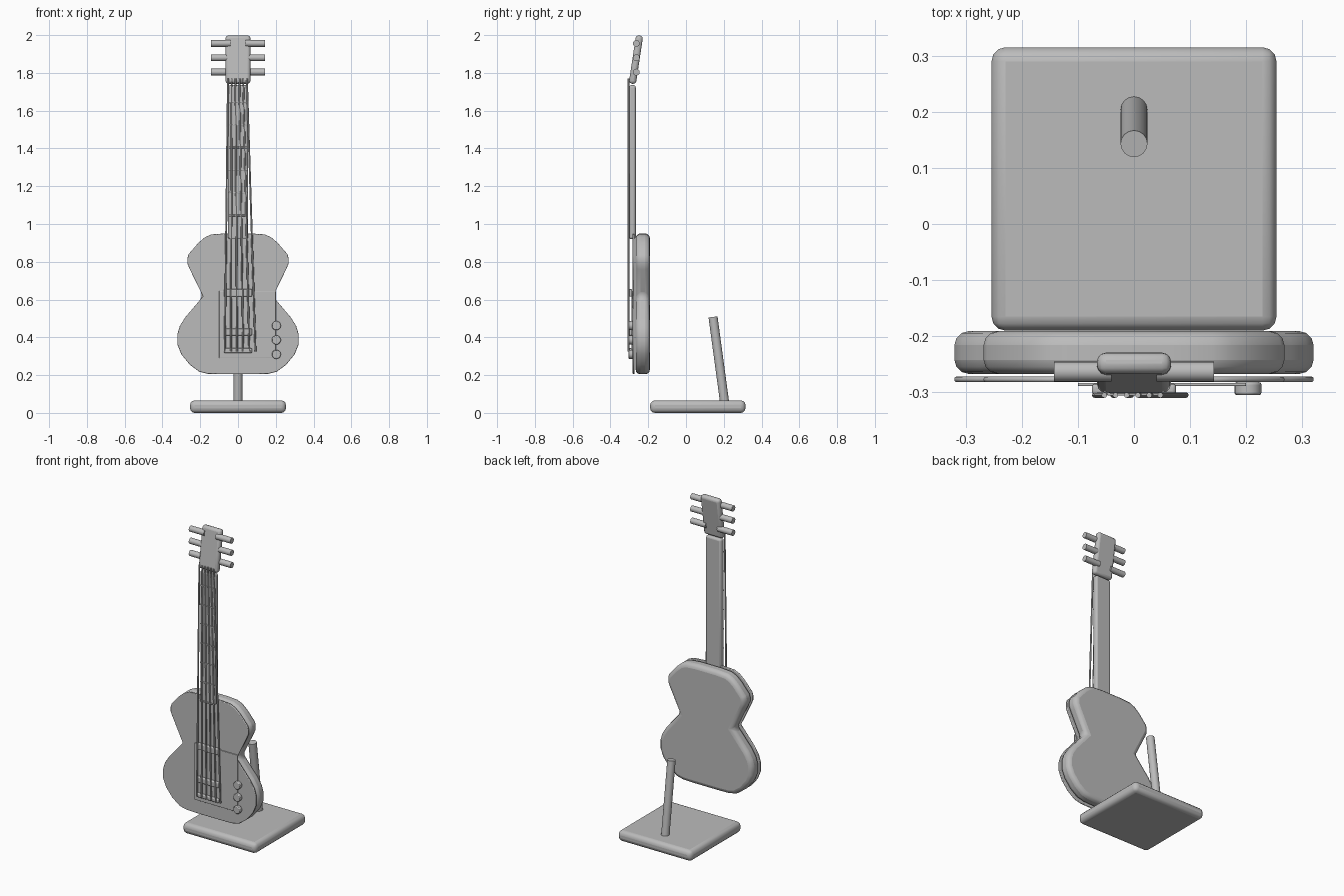
import bpy, bmesh, math
from mathutils import Vector

cube = bpy.data.objects.get("Cube")
if cube:
    bpy.data.objects.remove(cube, do_unlink=True)

grey = bpy.data.materials.new("plain_grey")
grey.use_nodes = True
grey.diffuse_color = (0.5, 0.5, 0.5, 1)
grey.node_tree.nodes["Principled BSDF"].inputs["Base Color"].default_value = (0.5, 0.5, 0.5, 1)


def finish(name, bm, bevel=0.0, segments=3):
    """Turn a bmesh into a smooth shaded object with rounded edges."""
    bmesh.ops.recalc_face_normals(bm, faces=bm.faces)
    mesh = bpy.data.meshes.new(name)
    bm.to_mesh(mesh)
    bm.free()
    mesh.materials.append(grey)
    obj = bpy.data.objects.new(name, mesh)
    bpy.context.collection.objects.link(obj)
    if bevel:
        mod = obj.modifiers.new("Rounded", "BEVEL")
        mod.width, mod.segments = bevel, segments
        mod.limit_method, mod.angle_limit = "ANGLE", math.radians(50)
    bpy.ops.object.select_all(action="DESELECT")
    obj.select_set(True)
    bpy.context.view_layer.objects.active = obj
    bpy.ops.object.shade_smooth_by_angle(angle=math.radians(40))
    return obj


def box(name, low, high, bevel=0.0):
    low, high = Vector(low), Vector(high)
    bm = bmesh.new()
    bmesh.ops.create_cube(bm, size=1)
    bmesh.ops.scale(bm, vec=high - low, verts=bm.verts)
    obj = finish(name, bm, bevel)
    obj.location = (low + high) / 2
    return obj


def rod(name, start, end, radius, sides=16, bevel=0.0):
    start, end = Vector(start), Vector(end)
    axis = end - start
    bm = bmesh.new()
    bmesh.ops.create_cone(bm, cap_ends=True, segments=sides, radius1=radius,
                          radius2=radius, depth=axis.length)
    obj = finish(name, bm, bevel, 2)
    obj.location = (start + end) / 2
    obj.rotation_euler = axis.to_track_quat("Z", "Y").to_euler()
    return obj


# Half outline of the body, from the top centre down to the bottom centre
HALF = [(0.07, 0.95), (0.14, 0.945), (0.175, 0.93), (0.21, 0.9), (0.262, 0.84),
        (0.268, 0.82), (0.268, 0.79), (0.255, 0.76), (0.185, 0.617), (0.28, 0.505),
        (0.308, 0.46), (0.32, 0.42), (0.32, 0.36), (0.3, 0.31), (0.255, 0.255),
        (0.205, 0.218), (0.16, 0.207), (0.1, 0.205)]


def outline_slab(name, front, back, bevel):
    loop = HALF + [(-x, z) for x, z in reversed(HALF)]
    bm = bmesh.new()
    face = bm.faces.new([bm.verts.new((x, front, z)) for x, z in loop])
    extruded = bmesh.ops.extrude_face_region(bm, geom=[face])["geom"]
    verts = [g for g in extruded if isinstance(g, bmesh.types.BMVert)]
    bmesh.ops.translate(bm, vec=(0, back - front, 0), verts=verts)
    return finish(name, bm, bevel)


# Stand
box("stand_base", (-0.254, -0.19, 0), (0.254, 0.315, 0.066), 0.025)
rod("stand_rod", (0, 0.205, 0.05), (0, 0.143, 0.508), 0.024, 16)

# Body and its front plates
outline_slab("body", -0.267, -0.191, 0.025)
outline_slab("soundboard", -0.282, -0.272, 0.004)
box("control_plate", (-0.1, -0.289, 0.29), (0.2, -0.283, 0.645), 0.002)

# Neck and frets
box("neck", (-0.053, -0.302, 0.92), (0.053, -0.266, 1.735), 0.012)
for i in range(7):
    z = 0.925 + i * 0.12
    box(f"fret_{i + 1}", (-0.048, -0.306, z - 0.004), (0.048, -0.299, z + 0.004), 0.002)

# Pickups and bridge
for name, z, height in (("neck_pickup", 0.635, 0.04), ("bridge_pickup", 0.428, 0.036),
                        ("bridge", 0.33, 0.025)):
    box(name, (-0.075, -0.304, z - height / 2), (0.075, -0.285, z + height / 2), 0.006)

# Strings fan out towards the bridge
for i in range(6):
    rod(f"string_{i + 1}", (-0.07 + 0.0325 * i, -0.305, 0.325),
        (-0.053 + 0.02 * i, -0.305, 1.77), 0.005, 8)

# Control knobs
for i in range(3):
    z = 0.31 + 0.076 * i
    rod(f"knob_{i + 1}", (0.203, -0.282, z), (0.203, -0.305, z), 0.024, 20, 0.004)

# Tilted headstock with tuners on both sides
head = box("headstock", (-0.066, -0.284, 1.741), (0.066, -0.246, 1.999), 0.016)
head.rotation_euler.x = -0.15
for side, label in ((1, "left"), (-1, "right")):
    for i in range(3):
        z = 1.804 + 0.076 * i
        rod(f"{label}_tuner_{i + 1}", (side * 0.04, -0.263, z),
            (side * 0.143, -0.263, z), 0.018, 16)
